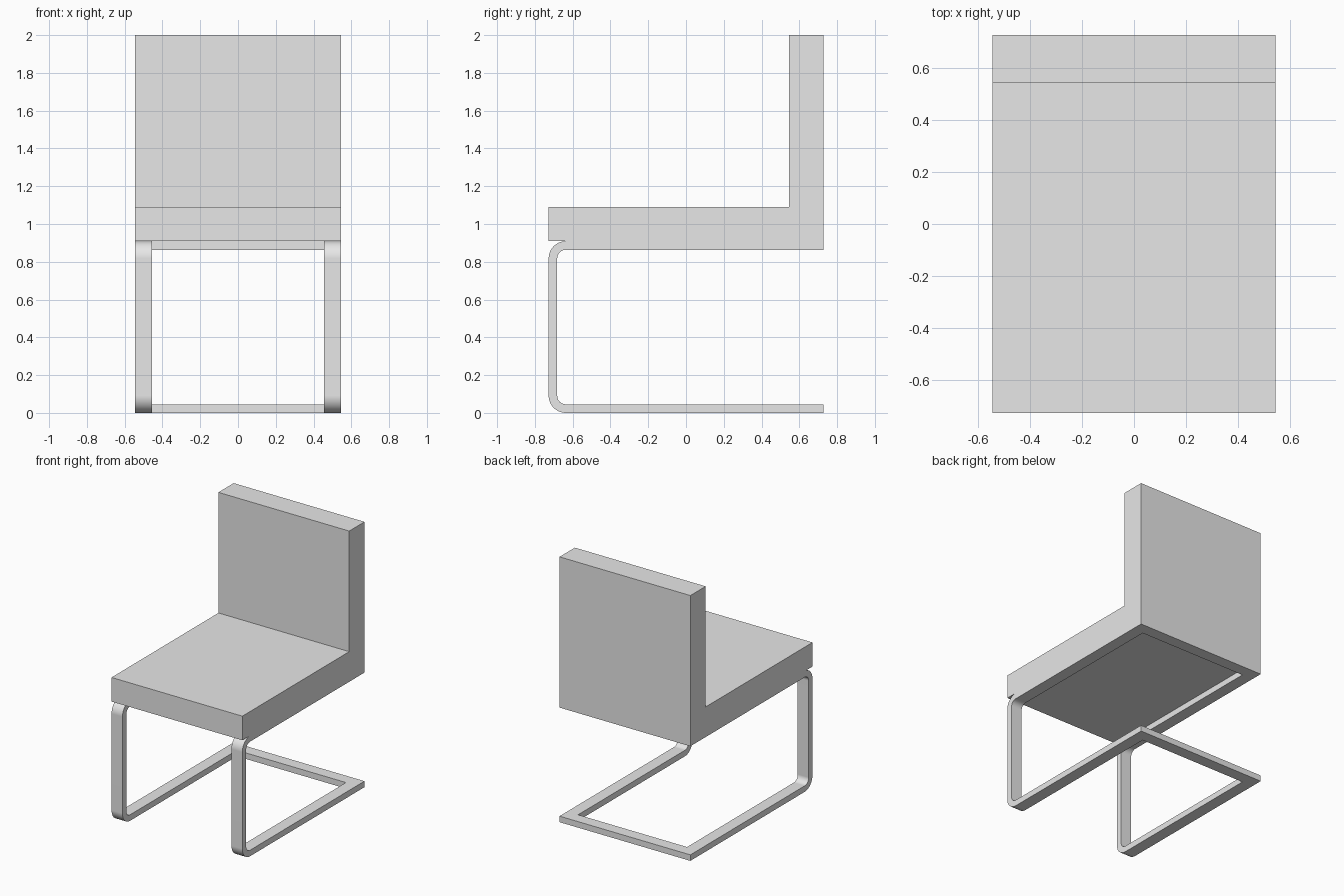
import bpy, bmesh, math
from mathutils import Vector

old = bpy.data.objects.get("Cube")
if old:
    bpy.data.objects.remove(old, do_unlink=True)

U = 1 / 11                       # bar width, used as the design module
HALF_W, HALF_D = 6 * U, 8 * U    # half width and half depth
BAR_T = U / 2                    # bar thickness
SEAT_Z = 10 * U                  # underside of the cushion

grey = bpy.data.materials.new("light grey")
grey.use_nodes = True
grey.diffuse_color = (0.8, 0.8, 0.8, 1)
grey.node_tree.nodes["Principled BSDF"].inputs["Base Color"].default_value = (0.8, 0.8, 0.8, 1)


def extrude_profile(name, points, half_width):
    """Extrude a closed (y, z) outline across x."""
    bm = bmesh.new()
    face = bm.faces.new([bm.verts.new((-half_width, y, z)) for y, z in points])
    res = bmesh.ops.extrude_face_region(bm, geom=[face])
    moved = [v for v in res["geom"] if isinstance(v, bmesh.types.BMVert)]
    bmesh.ops.translate(bm, verts=moved, vec=Vector((2 * half_width, 0, 0)))
    bmesh.ops.recalc_face_normals(bm, faces=bm.faces)
    mesh = bpy.data.meshes.new(name)
    bm.to_mesh(mesh)
    bm.free()
    mesh.materials.append(grey)
    obj = bpy.data.objects.new(name, mesh)
    bpy.context.collection.objects.link(obj)
    return obj


def arc(cy, cz, r, start, end, steps=10):
    """Points on an arc in the y-z plane, angles in degrees."""
    angles = [math.radians(start + (end - start) * i / steps) for i in range(steps + 1)]
    return [(cy + r * math.cos(a), cz + r * math.sin(a)) for a in angles]


# Cushion: seat and backrest as one L-shaped block
seat_top = SEAT_Z + 2 * U
extrude_profile("seat_and_backrest", [
    (-HALF_D, SEAT_Z), (HALF_D, SEAT_Z), (HALF_D, 2.0),
    (HALF_D - 2 * U, 2.0), (HALF_D - 2 * U, seat_top), (-HALF_D, seat_top)], HALF_W)

# Cantilever frame: C-shaped strip with rounded front corners
r_out, r_in = U, U - BAR_T
cy, low, high = -HALF_D + r_out, r_out, SEAT_Z - r_out
outline = [(HALF_D, SEAT_Z)]
outline += arc(cy, high, r_out, 90, 180)
outline += arc(cy, low, r_out, 180, 270)
outline += [(HALF_D, 0), (HALF_D, BAR_T)]
outline += arc(cy, low, r_in, 270, 180)
outline += arc(cy, high, r_in, 180, 90)
outline += [(HALF_D, SEAT_Z - BAR_T)]
frame = extrude_profile("cantilever_frame", outline, HALF_W)

# Open the middle of the strip, leaving two legs and the rear cross bars
cutter = extrude_profile("frame_cutter", [
    (-1, -0.5), (HALF_D - U, -0.5), (HALF_D - U, 1.5), (-1, 1.5)], HALF_W - U)
cutter.hide_render = True
cut = frame.modifiers.new("opening", "BOOLEAN")
cut.operation, cut.solver, cut.object = "DIFFERENCE", "EXACT", cutter
bpy.ops.object.select_all(action="DESELECT")
frame.select_set(True)
bpy.context.view_layer.objects.active = frame
bpy.ops.object.modifier_apply(modifier=cut.name)
bpy.data.objects.remove(cutter, do_unlink=True)

# Smooth bends with crisp edges
bpy.ops.object.shade_smooth_by_angle(angle=math.radians(30))
weighted = frame.modifiers.new("weighted_normals", "WEIGHTED_NORMAL")
weighted.keep_sharp = True
